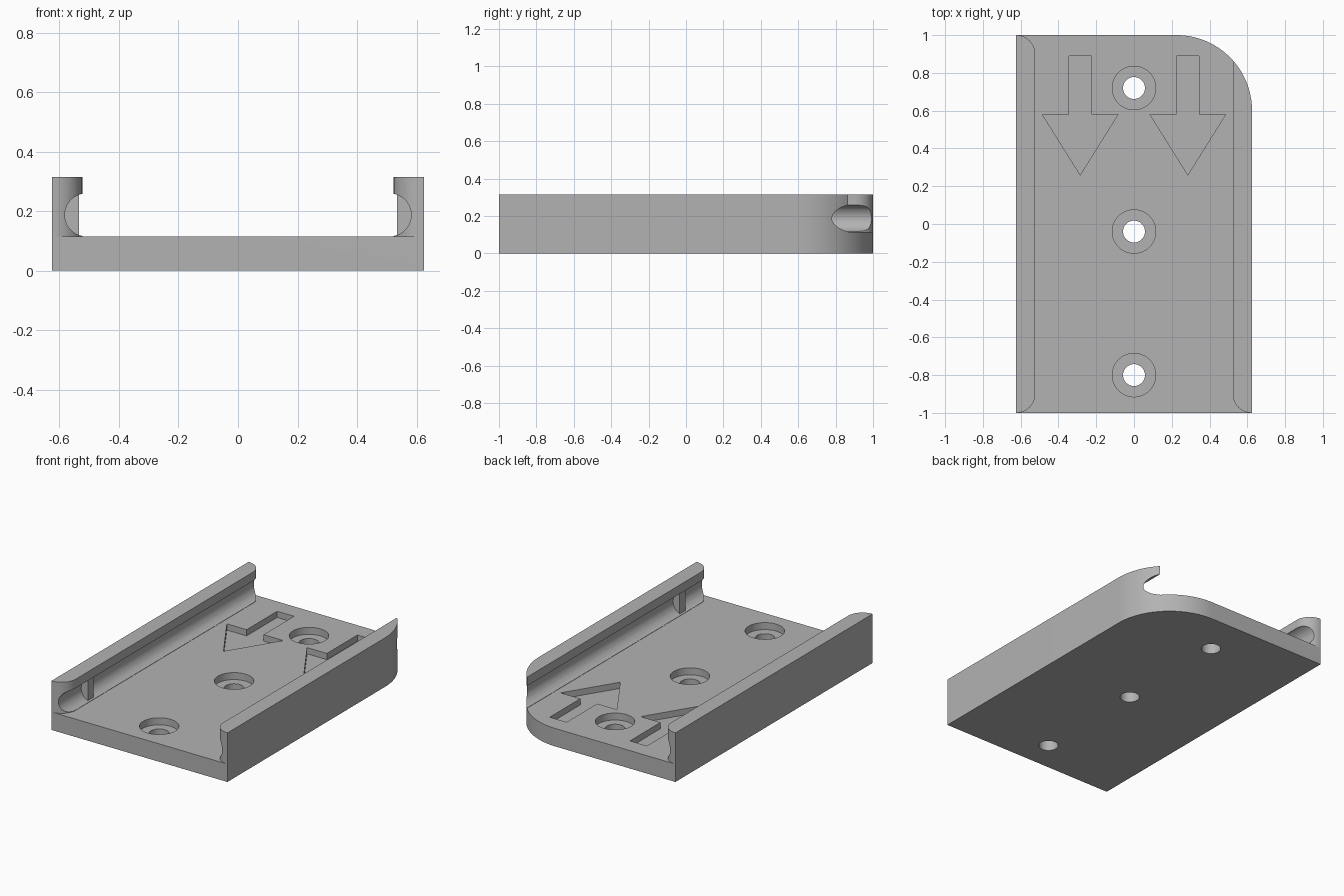
import bpy, bmesh
from math import cos, sin, radians, pi
from mathutils import Matrix

cube = bpy.data.objects.get("Cube")
if cube:
    bpy.data.objects.remove(cube, do_unlink=True)

grey = bpy.data.materials.new("plain grey")
grey.use_nodes = True
colour = (0.45, 0.45, 0.45, 1)
grey.diffuse_color = colour
grey.node_tree.nodes["Principled BSDF"].inputs["Base Color"].default_value = colour

HALF_W, FLOOR, TOP = 0.625, 0.115, 0.315
INNER = 0.523          # inner face of the rails
END_R = 0.1            # rounding at the rail ends
CORNER_R = 0.4         # large rounded corner


def arc(cx, cy, r, start, end, n):
    """Points along an arc, angles in degrees."""
    angles = [radians(start + (end - start) * i / n) for i in range(n + 1)]
    return [(cx + r * cos(a), cy + r * sin(a)) for a in angles]


def make_object(name, bm):
    bmesh.ops.recalc_face_normals(bm, faces=bm.faces)
    mesh = bpy.data.meshes.new(name)
    bm.to_mesh(mesh)
    bm.free()
    mesh.materials.append(grey)
    obj = bpy.data.objects.new(name, mesh)
    bpy.context.collection.objects.link(obj)
    return obj


def prism(name, outline, z0, z1):
    bm = bmesh.new()
    face = bm.faces.new([bm.verts.new((x, y, z0)) for x, y in outline])
    new = bmesh.ops.extrude_face_region(bm, geom=[face])["geom"]
    verts = [v for v in new if isinstance(v, bmesh.types.BMVert)]
    bmesh.ops.translate(bm, verts=verts, vec=(0, 0, z1 - z0))
    return make_object(name, bm)


def cut(target, cutter):
    """Subtract the cutter from the target, then remove the cutter."""
    mod = target.modifiers.new("cut", 'BOOLEAN')
    mod.operation, mod.solver, mod.object = 'DIFFERENCE', 'EXACT', cutter
    graph = bpy.context.evaluated_depsgraph_get()
    mesh = bpy.data.meshes.new_from_object(target.evaluated_get(graph))
    target.modifiers.clear()
    target.data = mesh
    bpy.data.objects.remove(cutter, do_unlink=True)


# Block with one rounded corner at the back
block = [(-HALF_W, -1), (HALF_W, -1)]
block += arc(HALF_W - CORNER_R, 1 - CORNER_R, CORNER_R, 0, 90, 32)
block += [(-HALF_W, 1)]
tray = prism("rail_tray", block, 0, TOP)

# Channel between the rails, flaring out at the rounded rail ends
cx, cy = INNER + END_R, 1 - END_R
channel = [(-cx, -1.1), (cx, -1.1)]
channel += arc(cx, -cy, END_R, 270, 180, 16)
channel += [(INNER, 1.1), (-cx, 1.1)]
channel += arc(-cx, cy, END_R, 90, 0, 16)
channel += arc(-cx, -cy, END_R, 0, -90, 16)
cut(tray, prism("channel_cutter", channel, FLOOR, 0.5))

# Round groove along the inside of each rail
for side in (-1, 1):
    bm = bmesh.new()
    place = Matrix.Translation((side * 0.51, 0, 0.1875)) @ Matrix.Rotation(pi / 2, 4, 'X')
    bmesh.ops.create_cone(bm, cap_ends=True, segments=48, radius1=0.072,
                          radius2=0.072, depth=2.4, matrix=place)
    cut(tray, make_object("groove_cutter", bm))

# Counterbored screw holes
for y in (0.72, -0.04, -0.8):
    for radius, bottom in ((0.058, -0.1), (0.115, 0.07)):
        circle = arc(0, y, radius, 0, 360, 48)[:-1]
        cut(tray, prism("hole_cutter", circle, bottom, 0.2))

# Recessed arrows pointing to the front
half_arrow = [(0.06, 0.89), (0.06, 0.58), (0.2, 0.58)]
arrow = half_arrow + [(0, 0.26)] + [(-x, y) for x, y in reversed(half_arrow)]
for side in (-1, 1):
    outline = [(x + side * 0.285, y) for x, y in arrow]
    cut(tray, prism("arrow_cutter", outline, FLOOR - 0.04, 0.2))

# Small stops inside the grooves near the front
stops = []
for side, name in ((1, "left_stop"), (-1, "right_stop")):
    xs = (side * 0.535, side * 0.6)
    outline = [(xs[0], -0.76), (xs[1], -0.76), (xs[1], -0.7), (xs[0], -0.7)]
    stops.append(prism(name, outline, 0.11, 0.258))

# Smooth the curved walls, keep the edges sharp
bpy.ops.object.select_all(action='DESELECT')
tray.select_set(True)
bpy.context.view_layer.objects.active = tray
bpy.ops.object.shade_smooth_by_angle(angle=radians(30))
